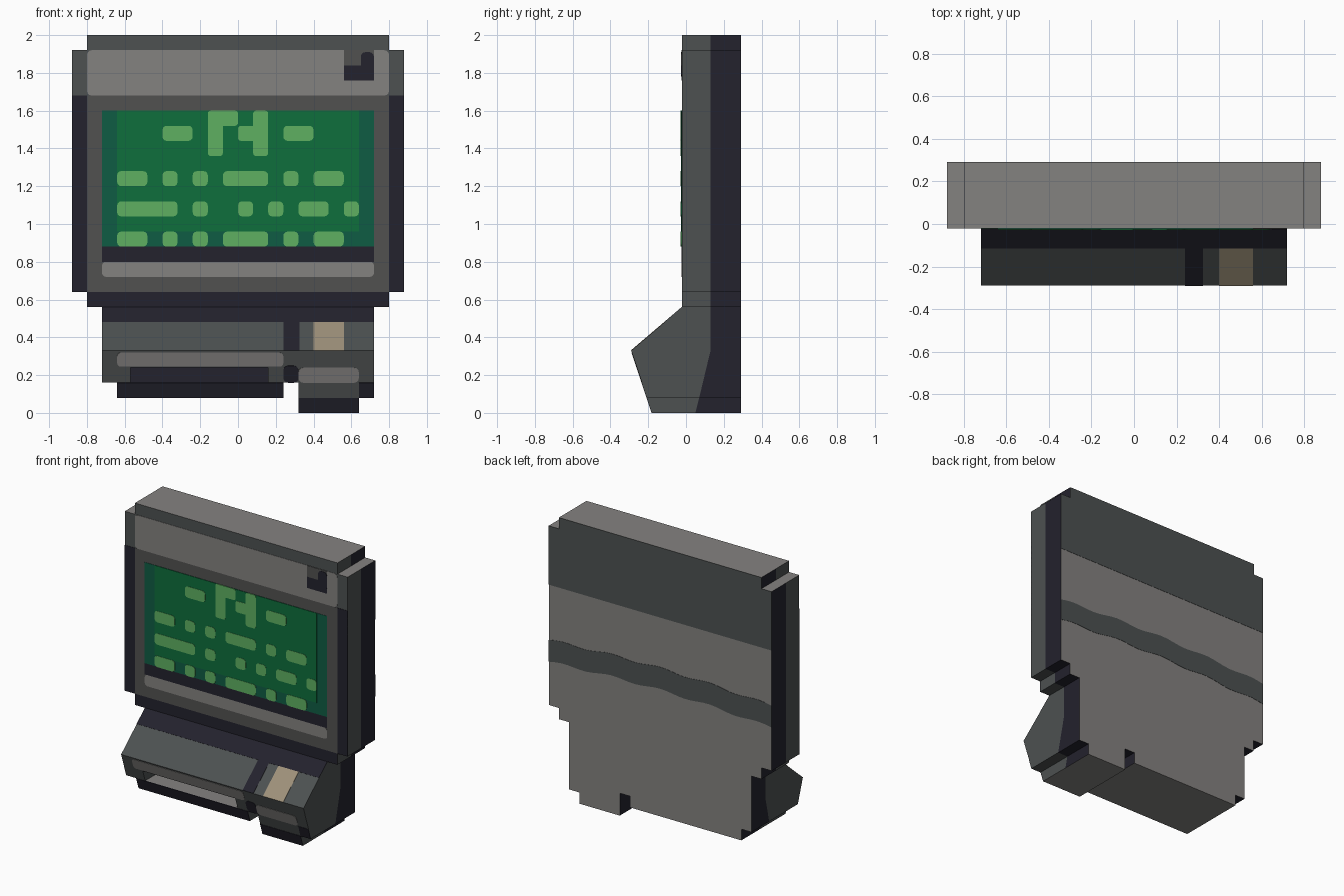
import bpy, bmesh, math

cube = bpy.data.objects.get("Cube")
if cube:
    bpy.data.objects.remove(cube)

P = 0.08            # panel module
FRONT, SPLIT, BACK = -0.02, 0.13, 0.29
RIDGE = 0.33        # height of the console's foremost edge


def srgb(*rgb):
    return [((c / 255 + 0.055) / 1.055) ** 2.4 if c > 10 else c / 3295 for c in rgb] + [1]


def material(name, *rgb):
    m = bpy.data.materials.new(name)
    m.use_nodes = True
    m.diffuse_color = srgb(*rgb)
    m.node_tree.nodes["Principled BSDF"].inputs["Base Color"].default_value = srgb(*rgb)
    return m


light = material("light grey", 132, 130, 128)
frame = material("frame grey", 81, 81, 80)
slate = material("slate grey", 77, 81, 81)
navy = material("dark navy", 35, 34, 45)
green = material("screen green", 14, 110, 60)
teal = material("screen teal", 15, 92, 68)
lime = material("bright green", 94, 176, 97)
beige = material("beige", 158, 145, 122)


def solid(name, ring_a, ring_b, mats, rule=None):
    """Closed prism between two matching rings; rule(face) picks a material slot."""
    bm = bmesh.new()
    a = [bm.verts.new(p) for p in ring_a]
    b = [bm.verts.new(p) for p in ring_b]
    bm.faces.new(a)
    bm.faces.new(b[::-1])
    for i in range(len(a)):
        j = (i + 1) % len(a)
        bm.faces.new((a[j], a[i], b[i], b[j]))
    bmesh.ops.recalc_face_normals(bm, faces=bm.faces)
    bm.normal_update()
    if rule:
        for f in bm.faces:
            f.material_index = rule(f)
    mesh = bpy.data.meshes.new(name)
    bm.to_mesh(mesh)
    bm.free()
    for m in mats:
        mesh.materials.append(m)
    ob = bpy.data.objects.new(name, mesh)
    bpy.context.collection.objects.link(ob)
    return ob


def front_surface(z, upper):
    """Depth and outward normal (y, z) of the front at height z."""
    if z > 0.559 and upper:
        return FRONT, (-1, 0)
    if z > RIDGE - 0.001 and upper:
        return -0.29 + (z - RIDGE) * 0.27 / 0.23, (-0.65, 0.76)
    return -0.18 - z / 3, (-0.95, -0.32)


def plate(name, pts, mat, layer=1, back=False):
    """Thin painted plate from (x, z) points laid on the front or back."""
    upper = max(z for _, z in pts) > RIDGE + 0.01
    lo, hi = [], []
    for x, z in pts:
        y, n = (BACK, (1, 0)) if back else front_surface(z, upper)
        if min(q for _, q in pts) < 0.55 and not back and upper:
            n = (-0.65, 0.76)
        t = 0.002 * layer
        lo.append((x, y - n[0] * 0.002, z - n[1] * 0.002))
        hi.append((x, y + n[0] * t, z + n[1] * t))
    return solid(name, lo, hi, [mat])


def rect(name, x0, x1, z0, z1, mat, layer=1, r=0.0):
    if not r:
        return plate(name, [(x0, z0), (x1, z0), (x1, z1), (x0, z1)], mat, layer)
    pts = []
    centres = [(x1 - r, z1 - r), (x0 + r, z1 - r), (x0 + r, z0 + r), (x1 - r, z0 + r)]
    for k, (cx, cz) in enumerate(centres):
        for s in range(4):
            a = math.pi / 2 * (k + s / 3)
            pts.append((cx + r * math.cos(a), cz + r * math.sin(a)))
    return plate(name, pts, mat, layer)


# Upper housing: stepped outline in a front and a rear shell
half = [(0.8, 0.56), (0.8, 0.64), (0.88, 0.64), (0.88, 1.92), (0.8, 1.92), (0.8, 2)]
outline = half + [(-x, z) for x, z in reversed(half)]


def housing_rule(f):
    return 1 if f.normal.z > 0.9 or f.normal.y > 0.9 else 0


for name, y0, y1, side in (("front_housing", FRONT, SPLIT, slate),
                           ("rear_housing", SPLIT, BACK, navy)):
    solid(name, [(x, y0, z) for x, z in outline], [(x, y1, z) for x, z in outline],
          [side, light], housing_rule)

# Console: side-profile columns with stepped feet and a recessed slot
for x0, x1, zb, slot in ((-0.72, -0.64, 0.16, 0), (-0.64, -0.57, 0.08, 0),
                         (-0.57, 0.16, 0.08, 1), (0.16, 0.24, 0.08, 0),
                         (0.24, 0.32, 0.16, 0), (0.32, 0.64, 0, 0), (0.64, 0.72, 0.08, 0)):
    def yf(z):
        return front_surface(z, False)[0]
    foot = zb < 0.1 and x0 > -0.7 and x1 < 0.7
    seam = 0.05 + 0.25 * zb
    front = [(FRONT, 0.56), (-0.29, RIDGE)]
    if slot:
        front += [(yf(0.24), 0.24), (-0.1, 0.24), (-0.1, 0.16), (yf(0.16), 0.16)]
    front += [(yf(zb), zb), (seam, zb), (SPLIT, RIDGE), (SPLIT, 0.56)]
    rear = [(SPLIT, 0.56), (SPLIT, RIDGE), (seam, zb), (BACK, zb), (BACK, 0.56)]

    def console_rule(f, foot=foot, slot=slot):
        c, n = f.calc_center_median(), f.normal
        if n.y > 0.9 and c.y > 0.28:
            return 1
        if n.z < -0.99 and c.z < 0.1 and foot:
            return 1
        if slot and c.z < 0.25 and n.z > 0.9:
            return 1
        return 2 if slot and n.y < -0.99 else 0

    for name, prof, side in (("console_front", front, slate), ("console_rear", rear, navy)):
        solid(name, [(x0, y, z) for y, z in prof], [(x1, y, z) for y, z in prof],
              [side, light, navy], console_rule)

# Front bezel
rect("bezel", -0.8, 0.8, 0.64, 1.68, frame)
rect("bezel_base", -0.8, 0.8, 0.56, 0.64, navy)
for s in (-1, 1):
    a, b = sorted((s * 0.8, s * 0.88))
    rect("edge_strip", a, b, 0.64, 1.68, navy)
rect("header_panel", -0.8, 0.8, 1.68, 1.92, light, 1, 0.025)
rect("header_recess", 0.56, 0.72, 1.84, 1.92, frame, 2)
rect("header_hook_foot", 0.56, 0.72, 1.76, 1.84, navy, 2)
rect("header_hook_stem", 0.65, 0.72, 1.78, 1.91, navy, 3, 0.025)
rect("lower_groove", -0.72, 0.72, 0.8, 0.88, navy, 2)
rect("lower_bar", -0.72, 0.72, 0.72, 0.8, light, 2, 0.02)

# Screen with rows of rounded dashes
rect("screen_border", -0.72, 0.72, 0.88, 1.6, teal, 2)
rect("screen", -0.64, 0.64, 0.96, 1.6, green, 3)
rows = {1.44: "...##......##...", 1.2: "##.#.#.###.#.##.",
        1.04: "####.#..#.#.##.#", 0.88: "##.#.#.###.#.##."}
for z, row in rows.items():
    start = None
    for i, c in enumerate(row + "."):
        if c == "#" and start is None:
            start = i
        elif c == "." and start is not None:
            rect("screen_dash", -0.64 + start * P, -0.64 + i * P, z, z + P, lime, 4, 0.022)
            start = None
for x0, x1, z0, z1 in ((-0.16, -0.08, 1.36, 1.6), (-0.12, 0, 1.52, 1.6),
                       (0, 0.12, 1.44, 1.52), (0.08, 0.16, 1.36, 1.6)):
    rect("screen_block", x0, x1, z0, z1, lime, 4, 0.015)

# Console deck paint
rect("deck_band", -0.72, 0.72, 0.48, 0.56, navy)
rect("deck_divider", 0.24, 0.325, RIDGE, 0.48, navy)
rect("deck_key", 0.4, 0.56, RIDGE, 0.48, beige)

# Console lower face paint
rect("slot_lip", -0.64, 0.24, 0.245, 0.32, light, 1, 0.02)
rect("slot_sill", -0.64, 0.24, 0.08, 0.16, navy)
rect("divider_knob", 0.24, 0.32, 0.16, 0.25, navy, 1, 0.025)
rect("foot_bar", 0.32, 0.64, 0.16, 0.24, light, 1, 0.025)
rect("foot_base", 0.32, 0.64, 0, 0.08, navy)
rect("corner_base", 0.64, 0.72, 0.08, 0.16, navy)

# Back paint: dark top band and a wavy stripe
top = [(0.88, 1.5), (0.88, 1.92), (0.8, 1.92), (0.8, 2)]
plate("back_top_band", top + [(-x, z) for x, z in reversed(top)], slate, 1, True)
N = 36
wave = []
for i in range(N + 1):
    t = i / N
    wave.append((0.88 - 1.76 * t,
                 1.105 + 0.033 * math.sin(math.pi * t) + 0.009 * math.sin(9 * math.pi * t)))
plate("back_wave", wave + [(x, z - 0.155) for x, z in reversed(wave)], slate, 1, True)
